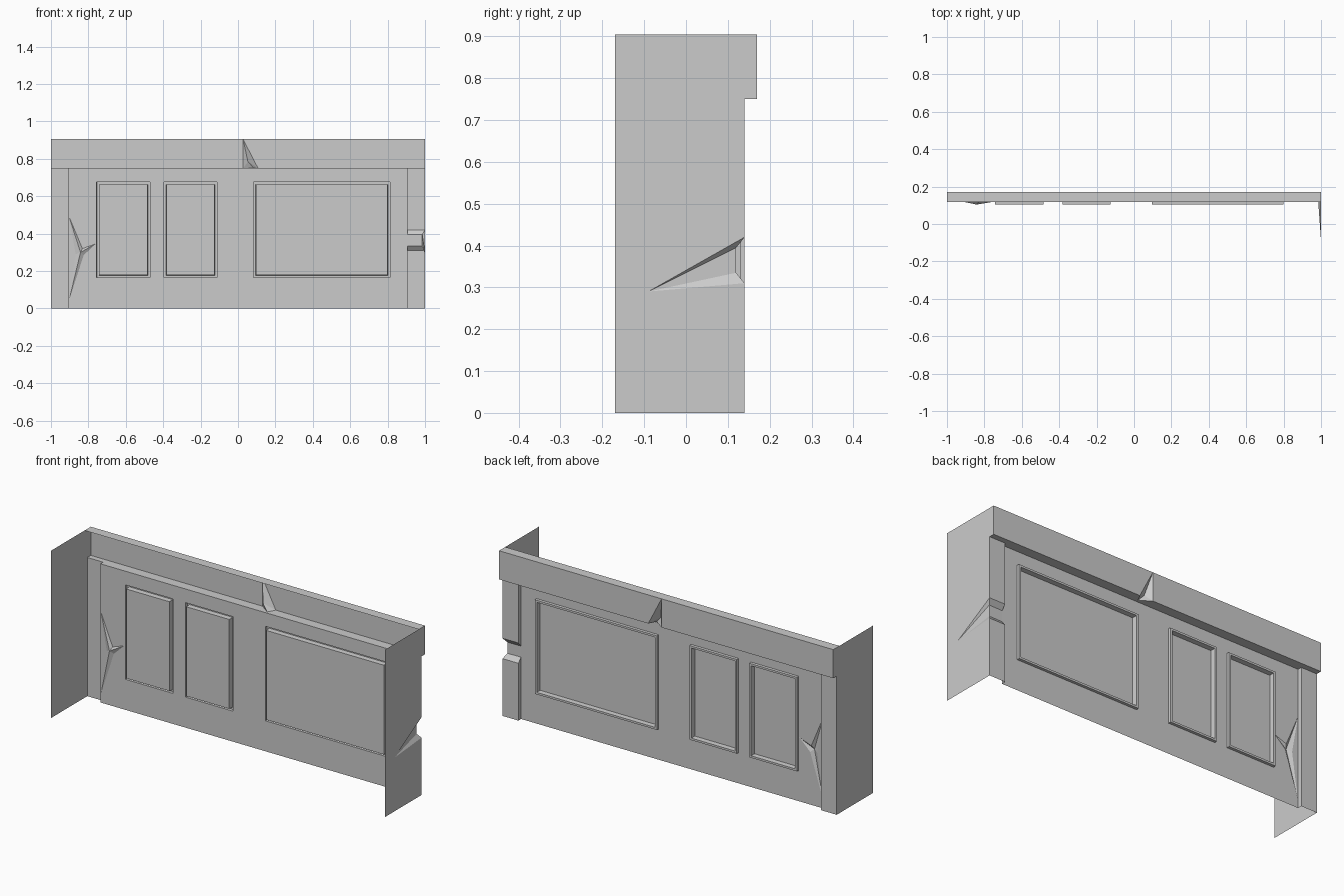
import bpy, bmesh
from mathutils import Vector

cube = bpy.data.objects.get("Cube")
if cube:
    bpy.data.objects.remove(cube, do_unlink=True)

GREY = (0.6, 0.6, 0.6, 1)
mat = bpy.data.materials.new("plain grey")
mat.use_nodes = True
mat.diffuse_color = GREY
mat.node_tree.nodes["Principled BSDF"].inputs["Base Color"].default_value = GREY

# Main dimensions
TOP, TRIM_Z = 0.905, 0.75
FRONT, TRIM_Y, POST_Y, WALL_Y = -0.17, 0.17, 0.14, 0.117
POST_X = 0.905
MIDDLE = Vector((0, FRONT, 0.82))


def finish(name, bm):
    mesh = bpy.data.meshes.new(name)
    bm.to_mesh(mesh)
    bm.free()
    mesh.materials.append(mat)
    obj = bpy.data.objects.new(name, mesh)
    bpy.context.collection.objects.link(obj)
    return obj


def shell(name, polygons):
    """Open sheet made of polygons, all facing away from the middle."""
    bm = bmesh.new()
    for poly in polygons:
        face = bm.faces.new([bm.verts.new(p) for p in poly])
        face.normal_update()
        if face.normal.dot(face.calc_center_median() - MIDDLE) < 0:
            face.normal_flip()
    bmesh.ops.remove_doubles(bm, verts=bm.verts, dist=0.0005)
    return finish(name, bm)


def rect(x0, x1, z0, z1, y, grow=0):
    x0, x1, z0, z1 = x0 - grow, x1 + grow, z0 - grow, z1 + grow
    return [(x0, y, z0), (x0, y, z1), (x1, y, z1), (x1, y, z0)]


# Panels: raised rim around a sunken field
panels = {"narrow_panel_outer": (-0.75, -0.476),
          "narrow_panel_inner": (-0.39, -0.118),
          "wide_panel": (0.088, 0.807)}
holes = []
for name, (x0, x1) in panels.items():
    steps = [(0.006, WALL_Y), (0.005, 0.131), (-0.006, 0.131), (-0.008, 0.105)]
    rings = [rect(x0, x1, 0.171, 0.67, y, g) for g, y in steps]
    holes.append(rings[0])
    bm = bmesh.new()
    loops = [[bm.verts.new(p) for p in r] for r in rings]
    for a, b in zip(loops, loops[1:]):
        for i in range(4):
            j = (i + 1) % 4
            bm.faces.new((a[i], a[j], b[j], b[i]))
    bm.faces.new(loops[-1])
    finish(name, bm)

# Three-armed gouge in the wall
star = [(x, WALL_Y, z) for x, z in
        [(-0.903, 0.49), (-0.832, 0.32), (-0.762, 0.345),
         (-0.825, 0.285), (-0.903, 0.045), (-0.868, 0.29)]]
pit = (-0.842, 0.104, 0.3)
shell("wall_gouge", [(star[i], star[(i + 1) % 6], pit) for i in range(6)])

# Wall sheet with openings for the panels and the gouge
bm = bmesh.new()
for loop in [rect(-POST_X, POST_X, 0, TRIM_Z, WALL_Y), star] + holes:
    vs = [bm.verts.new(p) for p in loop]
    for i in range(len(vs)):
        bm.edges.new((vs[i - 1], vs[i]))
bmesh.ops.triangle_fill(bm, edges=bm.edges[:], use_beauty=True, normal=(0, 1, 0))
for f in bm.faces:
    f.normal_update()
    if f.normal.y < 0:
        f.normal_flip()
finish("wall", bm)

# Top trim, chipped at the lower edge
chip_top = (0.027, TRIM_Y, TOP)
chip_r = (0.028, TRIM_Y, TRIM_Z)
chip_l = (0.107, TRIM_Y, TRIM_Z)
chip_in = (0.085, 0.128, TRIM_Z)
chip_deep = (0.053, 0.138, 0.785)
ledge = [(-1, TRIM_Y), (-1, POST_Y), (-POST_X, POST_Y), (-POST_X, WALL_Y),
         (POST_X, WALL_Y), (POST_X, POST_Y), (1, POST_Y), (1, TRIM_Y)]
shell("top_trim", [
    [(-1, TRIM_Y, TRIM_Z), chip_r, chip_top, (-1, TRIM_Y, TOP)],
    [(1, TRIM_Y, TRIM_Z), chip_l, chip_top, (1, TRIM_Y, TOP)],
    [(-1, WALL_Y, TOP), (1, WALL_Y, TOP), (1, TRIM_Y, TOP), chip_top, (-1, TRIM_Y, TOP)],
    [(x, y, TRIM_Z) for x, y in ledge] + [chip_l, chip_in, chip_r],
])
shell("trim_chip", [
    (chip_top, chip_r, chip_deep), (chip_top, chip_deep, chip_l),
    (chip_deep, chip_r, chip_in), (chip_deep, chip_in, chip_l),
])

# Side sheets; the left one has a notch cut into its back edge
NOTCH_LOW, NOTCH_HIGH = 0.31, 0.42
notch = [(POST_Y, NOTCH_LOW), (-0.09, 0.29), (POST_Y, NOTCH_HIGH)]
for name, x, cut in (("right_side", -1, []), ("left_side", 1, notch)):
    outline = [(FRONT, 0), (POST_Y, 0)] + cut + [
        (POST_Y, TRIM_Z), (TRIM_Y, TRIM_Z), (TRIM_Y, TOP), (FRONT, TOP)]
    shell(name, [[(x, y, z) for y, z in outline]])


# Corner posts with their small step back to the wall
def post(side, z0, z1):
    x = side * POST_X
    return [[(x, POST_Y, z0), (side, POST_Y, z0), (side, POST_Y, z1), (x, POST_Y, z1)],
            [(x, POST_Y, z0), (x, WALL_Y, z0), (x, WALL_Y, z1), (x, POST_Y, z1)]]


shell("right_post", post(-1, 0, TRIM_Z))
shell("left_post", post(1, 0, NOTCH_LOW) + post(1, NOTCH_HIGH, TRIM_Z))

# Notch running around the left post into the side sheet
tip = (1, -0.09, 0.29)
low, high = (1, POST_Y, NOTCH_LOW), (1, POST_Y, NOTCH_HIGH)
d_low, d_high = (0.985, 0.12, 0.335), (0.985, 0.12, 0.395)
w_low, w_high = (POST_X, 0.118, 0.335), (POST_X, 0.118, 0.395)
shell("post_notch", [
    (tip, high, d_high), (tip, d_high, d_low), (tip, d_low, low),
    (high, d_high, w_high, (POST_X, POST_Y, NOTCH_HIGH)),
    (d_high, d_low, w_low, w_high),
    (low, d_low, w_low, (POST_X, POST_Y, NOTCH_LOW)),
    ((POST_X, POST_Y, NOTCH_HIGH), w_high, (POST_X, WALL_Y, NOTCH_HIGH)),
    ((POST_X, POST_Y, NOTCH_LOW), w_low, (POST_X, WALL_Y, NOTCH_LOW)),
])
